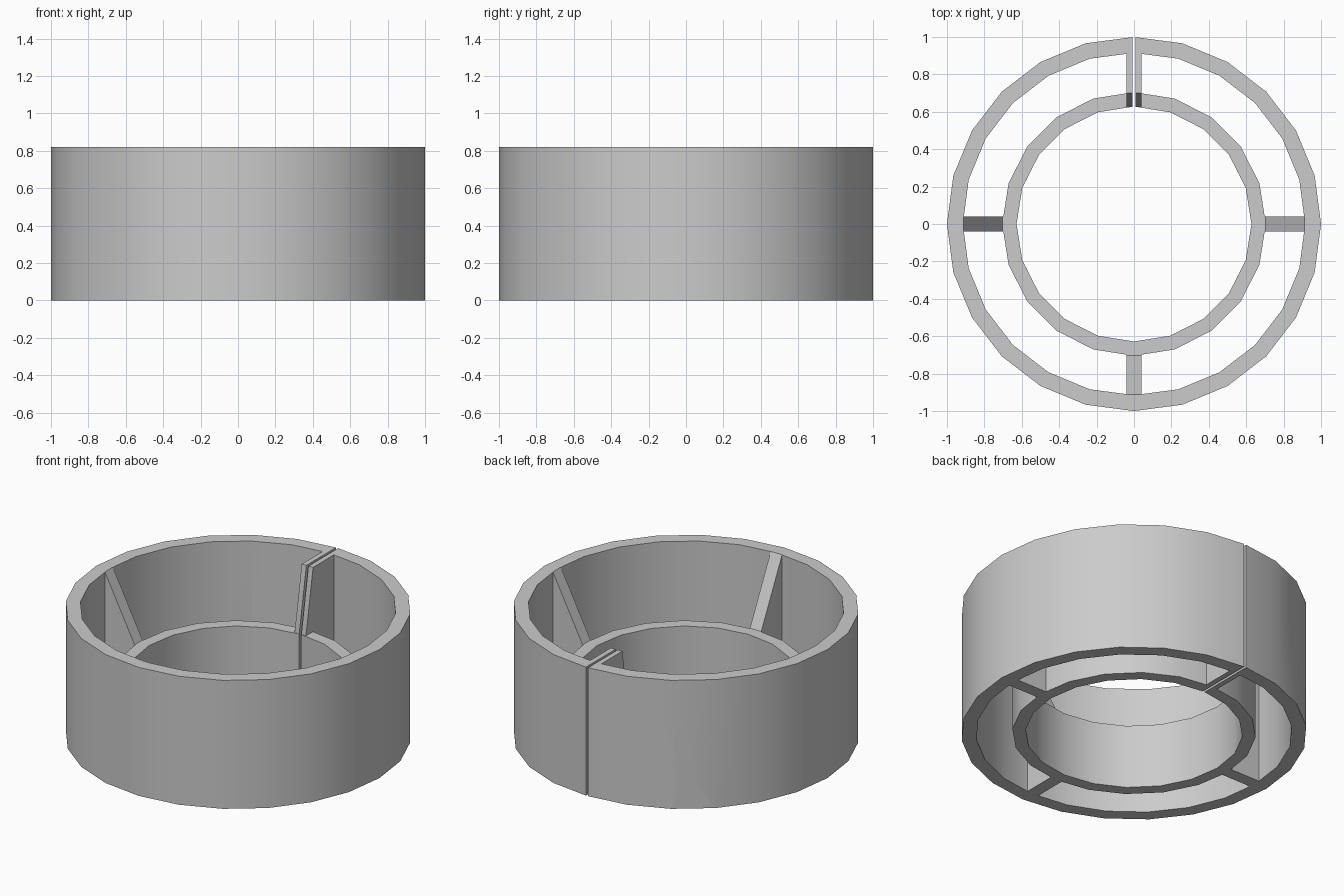
import bpy
import bmesh
from math import cos, sin, pi, radians
from mathutils import Matrix

cube = bpy.data.objects.get("Cube")
if cube:
    bpy.data.objects.remove(cube, do_unlink=True)

HEIGHT, LOW = 0.82, 0.41      # outer wall and inner collar heights
HALF_RIB, HALF_GAP = 0.04, 0.0075

grey = bpy.data.materials.new("plain_grey")
grey.use_nodes = True
colour = (0.6, 0.6, 0.6, 1)
grey.diffuse_color = colour
grey.node_tree.nodes["Principled BSDF"].inputs["Base Color"].default_value = colour


def add_object(name, bm):
    bmesh.ops.recalc_face_normals(bm, faces=bm.faces)
    mesh = bpy.data.meshes.new(name)
    bm.to_mesh(mesh)
    bm.free()
    mesh.materials.append(grey)
    obj = bpy.data.objects.new(name, mesh)
    bpy.context.collection.objects.link(obj)
    return obj


def ring(name, outer, inner, height, sides):
    """Hollow faceted cylinder standing on the ground."""
    bm = bmesh.new()
    profile = [(outer, 0), (outer, height), (inner, height), (inner, 0)]
    loops = [[bm.verts.new((r * cos(2 * pi * i / sides), r * sin(2 * pi * i / sides), z))
              for r, z in profile] for i in range(sides)]
    for i, a in enumerate(loops):
        b = loops[(i + 1) % sides]
        for j in range(4):
            k = (j + 1) % 4
            bm.faces.new((a[j], b[j], b[k], a[k]))
    return add_object(name, bm)


def plate(name, profile, low, high, angle=0):
    """Radial (r, z) profile along +x, thickened from low to high, then turned about z."""
    bm = bmesh.new()
    face = bm.faces.new([bm.verts.new((r, low, z)) for r, z in profile])
    side = bmesh.ops.extrude_face_region(bm, geom=[face])["geom"]
    bmesh.ops.translate(bm, vec=(0, high - low, 0),
                        verts=[v for v in side if isinstance(v, bmesh.types.BMVert)])
    bm.transform(Matrix.Rotation(radians(angle), 4, "Z"))
    return add_object(name, bm)


def cut(obj, cutter):
    mod = obj.modifiers.new("cut", "BOOLEAN")
    mod.operation = "DIFFERENCE"
    mod.solver = "EXACT"
    mod.object = cutter


# Two concentric rings
outer_ring = ring("outer_ring", 1.0, 0.915, HEIGHT, 24)
inner_ring = ring("inner_ring", 0.705, 0.628, LOW, 20)

# Three sloping ribs
rib_profile = [(0.69, 0), (0.92, 0), (0.92, HEIGHT), (0.912, HEIGHT), (0.702, LOW), (0.69, LOW)]
ribs = [plate(name, rib_profile, -HALF_RIB, HALF_RIB, angle)
        for name, angle in (("left_rib", 0), ("right_rib", 180), ("front_rib", 270))]

# Pair of clamp plates either side of the back slot
clamp_profile = [(0.628, 0), (0.92, 0), (0.92, HEIGHT), (0.70, HEIGHT), (0.628, LOW)]
clamps = [plate("clamp_plate_right", clamp_profile, HALF_GAP, HALF_RIB, 90),
          plate("clamp_plate_left", clamp_profile, -HALF_RIB, -HALF_GAP, 90)]

# Slot through both rings at the back
slot = plate("slot_cutter", [(0.5, -0.1), (1.1, -0.1), (1.1, 1), (0.5, 1)],
             -HALF_GAP, HALF_GAP, 90)
cut(outer_ring, slot)
cut(inner_ring, slot)

# Screw hole from the right wall across the clamp plates
bm = bmesh.new()
bmesh.ops.create_cone(bm, cap_ends=True, segments=24, radius1=0.025, radius2=0.025, depth=1.1)
bm.transform(Matrix.Translation((-0.45, 0.815, 0.205)) @ Matrix.Rotation(pi / 2, 4, "Y"))
hole = add_object("screw_hole_cutter", bm)
for obj in [outer_ring] + clamps:
    cut(obj, hole)

for helper in (slot, hole):
    helper.hide_render = True
    helper.hide_viewport = True
    helper.display_type = "WIRE"

# Smooth walls, crisp rims
bpy.ops.object.select_all(action="DESELECT")
for obj in [outer_ring, inner_ring] + ribs + clamps:
    obj.select_set(True)
bpy.context.view_layer.objects.active = outer_ring
bpy.ops.object.shade_smooth_by_angle(angle=radians(30))
